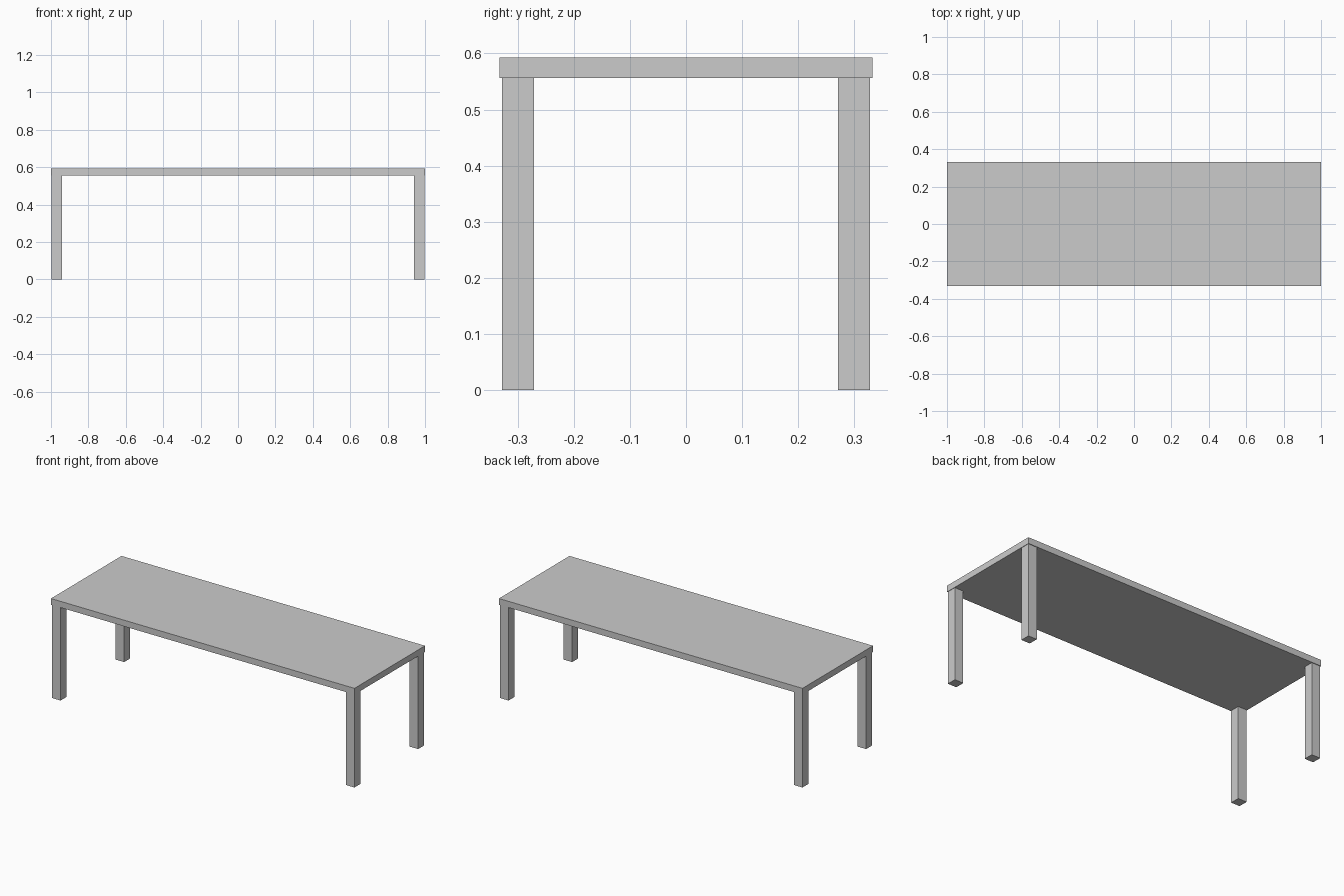
import bpy

if "Cube" in bpy.data.objects:
    bpy.data.objects.remove(bpy.data.objects["Cube"])

TOP_Z, UNDER_Z = 0.593, 0.556
LEG = 0.057


def box(name, x, y, z):
    """Box from (min, max) ranges on each axis."""
    ranges = (x, y, z)
    bpy.ops.mesh.primitive_cube_add(size=1, location=[(a + b) / 2 for a, b in ranges])
    obj = bpy.context.object
    obj.name = name
    obj.scale = [b - a for a, b in ranges]
    bpy.ops.object.transform_apply(location=False, rotation=False, scale=True)
    return obj


# Table top slab
box("table_top", (-1, 1), (-0.332, 0.332), (UNDER_Z, TOP_Z))

# Four square legs, set very slightly in from the slab's edges
for side, sx in (("left", -1), ("right", 1)):
    for end, sy in (("front", -1), ("back", 1)):
        x = sorted((sx * 0.997, sx * (0.997 - LEG)))
        y = sorted((sy * 0.328, sy * (0.328 - LEG)))
        box(f"{end}_{side}_leg", x, y, (0, UNDER_Z))
